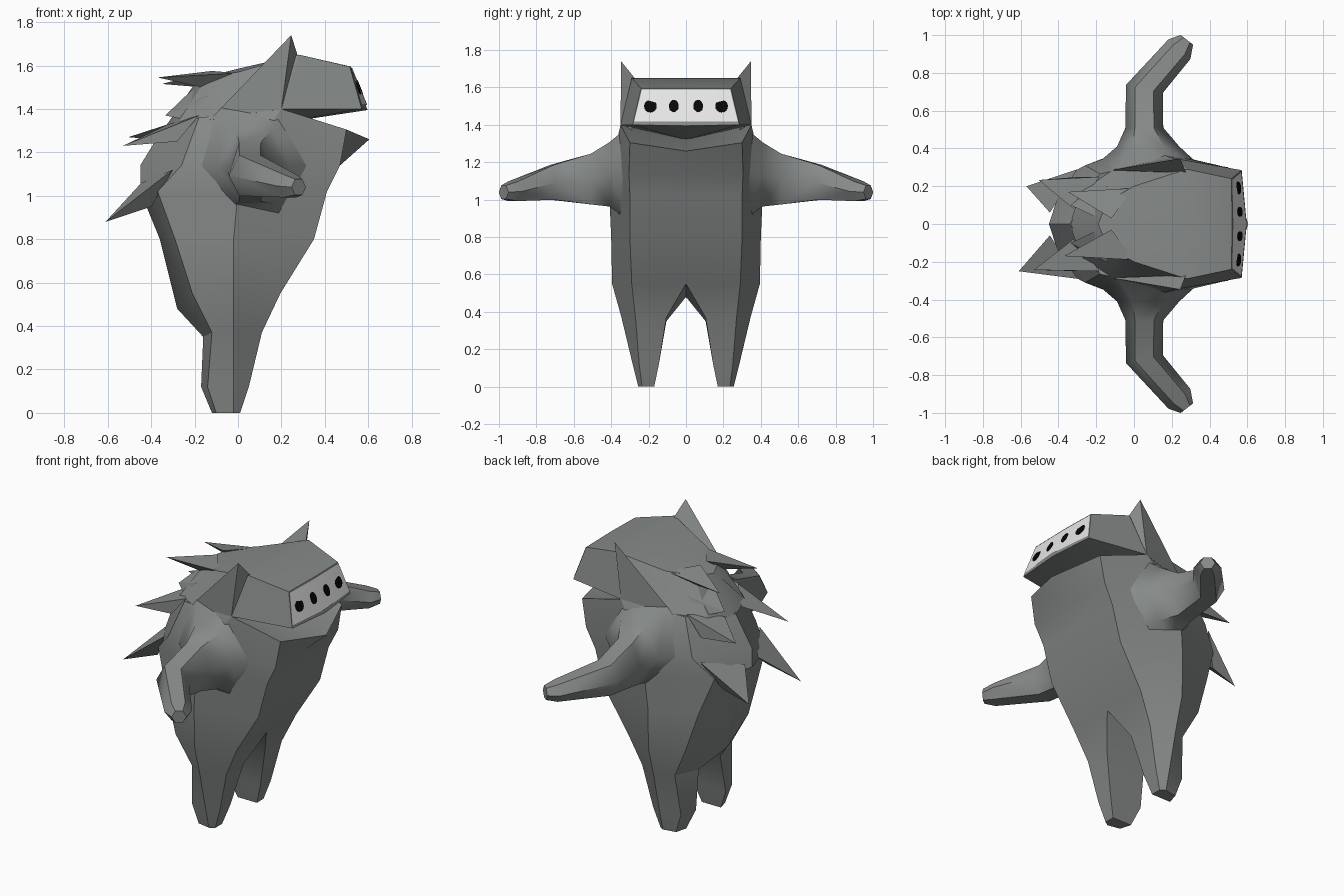
import bpy, bmesh
from math import sin, cos, radians, copysign

cube = bpy.data.objects.get("Cube")
if cube:
    bpy.data.objects.remove(cube, do_unlink=True)


def material(name, color):
    m = bpy.data.materials.new(name)
    m.use_nodes = True
    m.diffuse_color = (*color, 1)
    m.node_tree.nodes["Principled BSDF"].inputs["Base Color"].default_value = (*color, 1)
    return m


GREY = material("grey hide", (0.235, 0.252, 0.245))
WHITE = material("pale face", (0.8, 0.8, 0.8))
BLACK = material("black eye", (0.002, 0.002, 0.002))


def finish(bm, name, mat, mirror=True, angle=30):
    """Mirror across the middle plane, clean up and make an object."""
    if mirror:
        geom = bm.verts[:] + bm.edges[:] + bm.faces[:]
        bmesh.ops.mirror(bm, geom=geom, axis='Y', merge_dist=0.0005)
    bmesh.ops.recalc_face_normals(bm, faces=bm.faces[:])
    mesh = bpy.data.meshes.new(name)
    bm.to_mesh(mesh)
    bm.free()
    mesh.materials.append(mat)
    ob = bpy.data.objects.new(name, mesh)
    bpy.context.collection.objects.link(ob)
    bpy.ops.object.select_all(action='DESELECT')
    ob.select_set(True)
    bpy.context.view_layer.objects.active = ob
    bpy.ops.object.shade_smooth_by_angle(angle=radians(angle))


def loft(bm, rings):
    """Skin closed rings of points, leaving the middle plane open."""
    rows = [[bm.verts.new(p) for p in ring] for ring in rings]
    for low, high in zip(rows, rows[1:]):
        n = len(low)
        for i in range(n):
            quad = (low[i], low[(i + 1) % n], high[(i + 1) % n], high[i])
            if any(abs(v.co.y) > 0.0001 for v in quad):
                bm.faces.new(quad)
    return rows


# Body and legs: z, inner back z, front x, inner y, front corner y, side x/y, back corner x/y, back x
sections = [
    (0.00, 0.00, 0.01, 0.17, 0.235, -0.02, 0.255, -0.10, 0.24, -0.12),
    (0.12, 0.12, 0.05, 0.145, 0.25, -0.02, 0.285, -0.14, 0.25, -0.17),
    (0.37, 0.35, 0.11, 0.105, 0.27, -0.02, 0.345, -0.12, 0.28, -0.16),
    (0.55, 0.48, 0.195, 0.0, 0.29, -0.02, 0.395, -0.21, 0.31, -0.28),
    (0.80, 0.80, 0.35, 0.0, 0.30, -0.02, 0.40, -0.29, 0.29, -0.36),
    (1.02, 1.02, 0.41, 0.0, 0.30, 0.0, 0.41, -0.37, 0.25, -0.45),
    (1.14, 1.14, 0.47, 0.0, 0.305, 0.02, 0.41, -0.26, 0.31, -0.45),
]
rings = [[(f, i, z), (f, fy, z), (sx, sy, z), (bx, by, z), (b, i, bz)]
         for z, bz, f, i, fy, sx, sy, bx, by, b in sections]
# Jaw rim and neck
rings.append([(0.605, 0, 1.26), (0.50, 0.30, 1.305), (0.20, 0.35, 1.40),
              (-0.18, 0.265, 1.36), (-0.34, 0, 1.32)])
bm = bmesh.new()
rows = loft(bm, rings)
bm.faces.new(rows[0])
throat = bm.verts.new((0.1, 0, 1.33))
for a, b in zip(rows[-1], rows[-1][1:]):
    bm.faces.new((a, b, throat))
finish(bm, "body", GREY)

# Head, with a palate that meets the throat
bm = bmesh.new()
rows = loft(bm, [
    [(0.597, 0, 1.395), (0.57, 0.285, 1.40), (0.20, 0.35, 1.40),
     (-0.13, 0.285, 1.35), (-0.28, 0.18, 1.33), (-0.34, 0, 1.31)],
    [(0.52, 0, 1.595), (0.515, 0.24, 1.595), (0.28, 0.29, 1.65),
     (0.0, 0.20, 1.57), (-0.14, 0.12, 1.55), (-0.19, 0, 1.53)],
])
palate = bm.verts.new((0.1, 0, 1.32))
for a, b in zip(rows[0], rows[0][1:]):
    bm.faces.new((a, b, palate))
front, corner, crown, nape, rear, back = rows[1]
ridge = bm.verts.new((0.28, 0, 1.65))
top = bm.verts.new((0.0, 0, 1.585))
for face in ((front, corner, crown, ridge), (ridge, crown, nape, top), (top, nape, rear, back)):
    bm.faces.new(face)
finish(bm, "head", GREY)

# Arms: centre x, y, z, half width, half height, yaw of the width direction
arm = [
    (0.07, 0.29, 1.14, 0.30, 0.28, 0),
    (0.075, 0.41, 1.135, 0.165, 0.18, 0),
    (0.055, 0.51, 1.11, 0.10, 0.142, 0),
    (0.055, 0.715, 1.093, 0.10, 0.098, -12),
    (0.24, 0.925, 1.045, 0.078, 0.055, -42),
    (0.28, 0.975, 1.04, 0.042, 0.038, -38),
]
bm = bmesh.new()
rows = loft(bm, [
    [(x + w * cos(radians(a)) * cos(radians(t)),
      y + w * sin(radians(a)) * cos(radians(t)),
      z + h * sin(radians(t)) * 1.1) for t in range(0, 360, 60)]
    for x, y, z, w, h, a in arm])
bm.faces.new(rows[0])
bm.faces.new(rows[-1])
finish(bm, "arms", GREY, angle=48)


def spikes(name, left_tip, right_tip, base):
    """A pair of three-sided points on a mirrored base."""
    bm = bmesh.new()
    for side, tip in ((1, left_tip), (-1, right_tip)):
        t = bm.verts.new(tip)
        b = [bm.verts.new((x, y * side, z)) for x, y, z in base]
        bm.faces.new(b)
        for i in range(3):
            bm.faces.new((b[i], b[(i + 1) % 3], t))
    finish(bm, name, GREY, mirror=False)


spikes("ears", (0.245, 0.347, 1.74), (0.245, -0.347, 1.74),
       [(-0.12, 0.285, 1.36), (0.20, 0.35, 1.40), (0.275, 0.27, 1.645)])
spikes("crest_spikes", (-0.35, 0.17, 1.515), (-0.37, -0.17, 1.545),
       [(0.0, 0.19, 1.565), (-0.17, 0.13, 1.50), (-0.12, 0.03, 1.575)])
spikes("nape_spikes", (-0.335, 0.10, 1.37), (-0.335, -0.10, 1.37),
       [(-0.14, 0.20, 1.46), (-0.24, 0.18, 1.35), (-0.21, 0.04, 1.49)])
spikes("neck_spikes", (-0.505, 0.233, 1.27), (-0.53, -0.243, 1.23),
       [(-0.18, 0.25, 1.37), (-0.28, 0.25, 1.25), (-0.32, 0.08, 1.33)])
spikes("back_spikes", (-0.57, 0.20, 0.90), (-0.61, -0.25, 0.88),
       [(-0.30, 0.29, 1.12), (-0.40, 0.21, 0.95), (-0.445, 0.06, 1.06)])

# Pale face plate, bent along the middle
bm = bmesh.new()
outline = [(0.596, 0, 1.417), (0.569, 0.278, 1.417), (0.521, 0.236, 1.588), (0.526, 0, 1.588)]
bm.faces.new([bm.verts.new(p) for p in outline])
finish(bm, "face_plate", WHITE)

# Four eyes lying on the plate
for n, (y, w) in enumerate([(-0.19, 0.034), (-0.065, 0.026), (0.065, 0.026), (0.19, 0.034)]):
    bpy.ops.mesh.primitive_cylinder_add(
        vertices=16, radius=1, depth=1, location=(0.563 - abs(y) * 0.065, y, 1.5),
        rotation=(0, radians(68), copysign(radians(4), y)))
    eye = bpy.context.object
    eye.name = f"eye_{n + 1}"
    eye.scale = (0.035, w, 0.008)
    eye.data.materials.append(BLACK)
